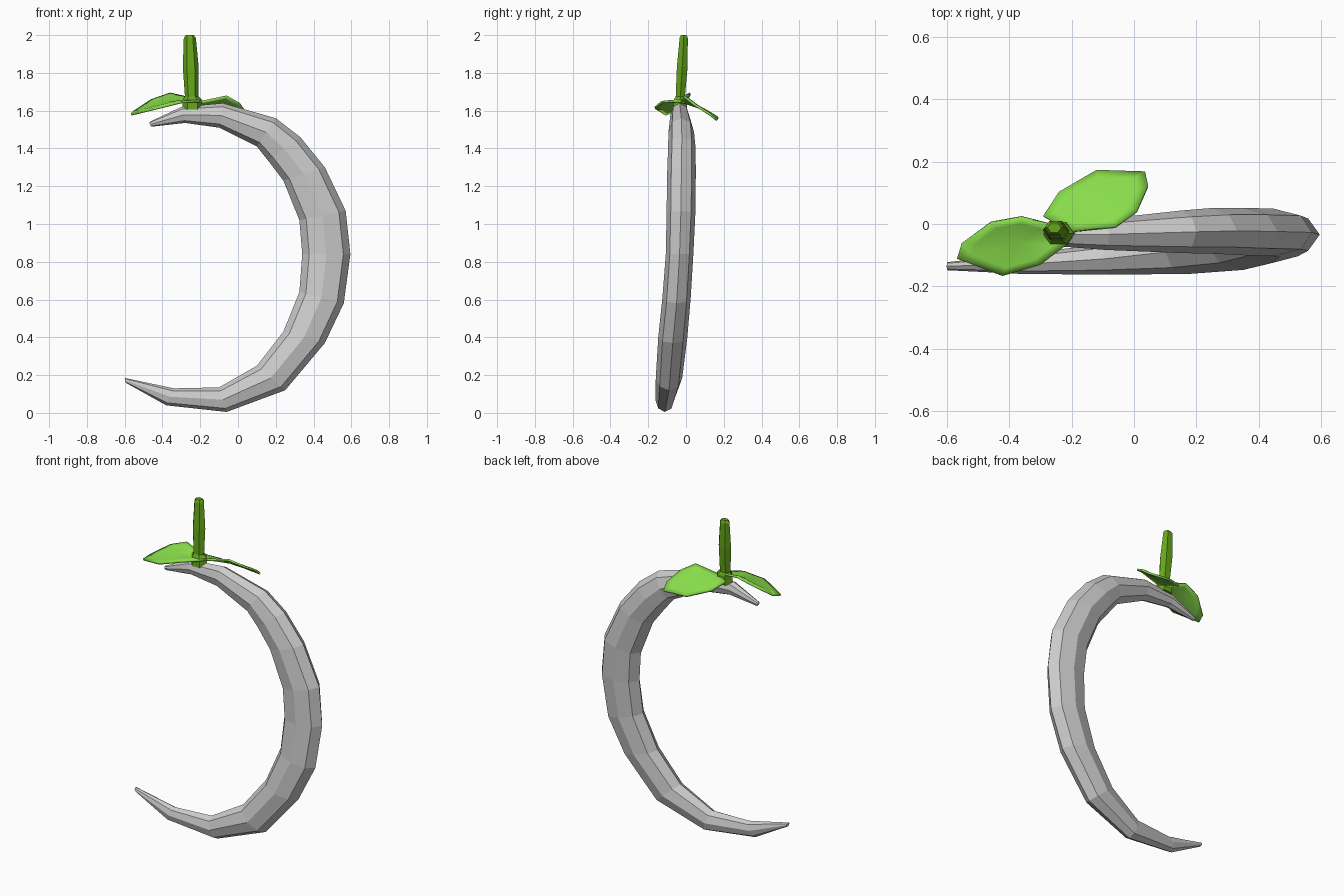
import bpy, bmesh, math
from mathutils import Vector

if "Cube" in bpy.data.objects:
    bpy.data.objects.remove(bpy.data.objects["Cube"])


def material(name, rgb):
    m = bpy.data.materials.new(name)
    m.diffuse_color = (*rgb, 1)
    m.use_nodes = True
    m.node_tree.nodes["Principled BSDF"].inputs["Base Color"].default_value = m.diffuse_color
    return m


def finish(name, bm, mat=None):
    bmesh.ops.recalc_face_normals(bm, faces=bm.faces)
    me = bpy.data.meshes.new(name)
    bm.to_mesh(me)
    bm.free()
    ob = bpy.data.objects.new(name, me)
    bpy.context.collection.objects.link(ob)
    if mat:
        me.materials.append(mat)
    return ob


def loft(name, rings, mat=None):
    bm = bmesh.new()
    loops = [[bm.verts.new(p) for p in r] for r in rings]
    n = len(loops[0])
    for a, b in zip(loops, loops[1:]):
        for i in range(n):
            j = (i + 1) % n
            bm.faces.new((a[i], a[j], b[j], b[i]))
    bm.faces.new(loops[0])
    bm.faces.new(loops[-1])
    return finish(name, bm, mat)


leaf_green = material("leaf_green", (0.25, 0.72, 0.07))
stem_green = material("stem_green", (0.13, 0.38, 0.01))

# Crescent body: inner x,z / outer x,z / centre y / half depth per ring
stations = [
    (-0.46, 1.515, -0.47, 1.54, -0.035, 0.012),
    (-0.28, 1.535, -0.30, 1.62, -0.035, 0.033),
    (-0.10, 1.51, -0.08, 1.64, -0.033, 0.050),
    (0.10, 1.41, 0.20, 1.56, -0.025, 0.068),
    (0.16, 1.335, 0.33, 1.46, -0.022, 0.073),
    (0.24, 1.23, 0.46, 1.30, -0.024, 0.076),
    (0.325, 1.02, 0.57, 1.07, -0.027, 0.076),
    (0.34, 0.84, 0.595, 0.84, -0.034, 0.073),
    (0.325, 0.64, 0.56, 0.58, -0.050, 0.075),
    (0.24, 0.43, 0.46, 0.37, -0.070, 0.077),
    (0.10, 0.25, 0.25, 0.12, -0.090, 0.070),
    (-0.10, 0.135, -0.06, 0.005, -0.112, 0.050),
    (-0.34, 0.13, -0.38, 0.04, -0.128, 0.032),
    (-0.60, 0.185, -0.595, 0.16, -0.135, 0.013),
]
rings = []
for xi, zi, xo, zo, y, h in stations:
    inner, outer = Vector((xi, y, zi)), Vector((xo, y, zo))
    mid, rad = (inner + outer) / 2, (outer - inner) / 2
    rings.append([mid + rad * math.cos(k * math.pi / 4)
                  + Vector((0, h * math.sin(k * math.pi / 4), 0)) for k in range(8)])
loft("crescent_body", rings)


# Stem with a flared collar at its foot
rings = []
for z, x, y, r in [(1.605, -0.24, -0.03, 0.054), (1.66, -0.243, -0.03, 0.05),
                   (1.675, -0.245, -0.03, 0.036), (1.83, -0.25, -0.02, 0.042),
                   (1.985, -0.255, -0.012, 0.032), (2.0, -0.255, -0.012, 0.022)]:
    rings.append([(x + r * math.cos(k * math.pi / 3), y + 0.78 * r * math.sin(k * math.pi / 3), z)
                  for k in range(6)])
loft("stem", rings, stem_green)


# Leaves: curved blade from an outline, an inset loop and a centre point
def leaf(name, outline, lift):
    bm = bmesh.new()
    pts = [Vector(p) for p in outline]
    c = sum(pts, Vector()) / len(pts)
    up = Vector((0, 0, lift))
    rim = [bm.verts.new(p) for p in pts]
    inset = [bm.verts.new(p.lerp(c, 0.25) + up) for p in pts]
    mid = bm.verts.new(c + up)
    for i in range(len(pts)):
        j = (i + 1) % len(pts)
        bm.faces.new((rim[i], rim[j], inset[j], inset[i]))
        bm.faces.new((inset[i], inset[j], mid))
    ob = finish(name, bm, leaf_green)
    s = ob.modifiers.new("thickness", 'SOLIDIFY')
    s.thickness = 0.012
    s.offset = 0
    bpy.ops.object.select_all(action='DESELECT')
    ob.select_set(True)
    bpy.context.view_layer.objects.active = ob
    bpy.ops.object.shade_smooth_by_angle(angle=math.radians(35))


leaf("leaf_front", [
    (-0.19, -0.03, 1.65), (-0.27, 0.0, 1.67), (-0.36, 0.023, 1.69),
    (-0.46, 0.005, 1.655), (-0.55, -0.06, 1.595), (-0.565, -0.11, 1.58),
    (-0.42, -0.165, 1.615), (-0.30, -0.13, 1.645), (-0.22, -0.07, 1.65)], 0.004)
leaf("leaf_back", [
    (-0.20, -0.025, 1.645), (-0.06, -0.01, 1.675), (0.01, 0.04, 1.635),
    (0.045, 0.12, 1.585), (0.035, 0.165, 1.55), (-0.12, 0.17, 1.56),
    (-0.24, 0.10, 1.60), (-0.29, 0.025, 1.64)], 0.004)
